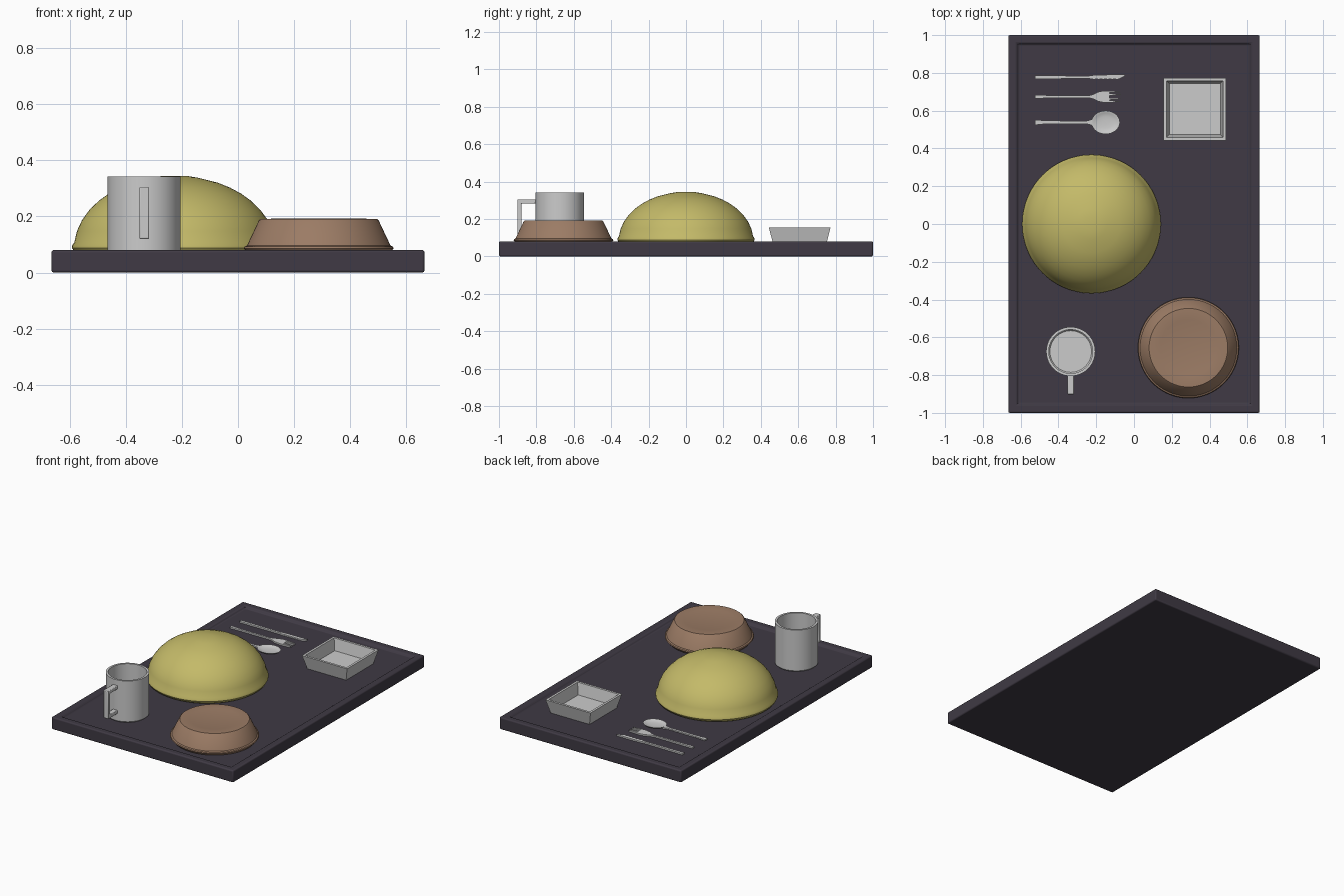
import bpy, bmesh, math

if "Cube" in bpy.data.objects:
    bpy.data.objects.remove(bpy.data.objects["Cube"])

FLOOR = 0.065


def material(name, rgb):
    m = bpy.data.materials.new(name)
    m.diffuse_color = (*rgb, 1)
    m.use_nodes = True
    m.node_tree.nodes["Principled BSDF"].inputs["Base Color"].default_value = m.diffuse_color
    return m


def finish(bm, name, mat=None, smooth=True):
    bmesh.ops.recalc_face_normals(bm, faces=bm.faces)
    me = bpy.data.meshes.new(name)
    bm.to_mesh(me)
    bm.free()
    ob = bpy.data.objects.new(name, me)
    bpy.context.collection.objects.link(ob)
    if mat:
        me.materials.append(mat)
    if smooth:
        bpy.ops.object.select_all(action='DESELECT')
        ob.select_set(True)
        bpy.context.view_layer.objects.active = ob
        bpy.ops.object.shade_smooth_by_angle(angle=math.radians(30))
    return ob


def loft(bm, rings):
    """Join rings of points, capping the first and last."""
    vs = [[bm.verts.new(p) for p in r] for r in rings]
    n = len(vs[0])
    for a, b in zip(vs, vs[1:]):
        for i in range(n):
            bm.faces.new((a[i], a[(i + 1) % n], b[(i + 1) % n], b[i]))
    bm.faces.new(vs[0])
    bm.faces.new(vs[-1])


def lathe(name, cx, cy, profile, mat=None, n=64):
    bm = bmesh.new()
    loft(bm, [[(cx + r * math.cos(math.tau * i / n), cy + r * math.sin(math.tau * i / n), z)
               for i in range(n)] for r, z in profile])
    return finish(bm, name, mat)


def rect(cx, cy, hx, hy, z):
    return [(cx + sx * hx, cy + sy * hy, z) for sx, sy in ((-1, -1), (1, -1), (1, 1), (-1, 1))]


def flat_piece(name, outline, y, z0, z1):
    bm = bmesh.new()
    loft(bm, [[(px, y + py, z) for px, py in outline] for z in (z0, z1)])
    return finish(bm, name, smooth=False)


def mirrored(half):
    return half + [(x, -w) for x, w in reversed(half)]


dark = material("dark_plum", (0.05, 0.042, 0.058))
olive = material("olive", (0.55, 0.49, 0.14))
brown = material("brown", (0.33, 0.2, 0.13))

# Tray with a shallow recess
bm = bmesh.new()
loft(bm, [rect(0, 0, 0.665, 1.0, 0), rect(0, 0, 0.665, 1.0, 0.08),
          rect(0, 0, 0.62, 0.957, 0.08), rect(0, 0, 0.615, 0.952, FLOOR)])
tray = finish(bm, "tray", dark)
bev = tray.modifiers.new("soft_edges", 'BEVEL')
bev.width = 0.008
bev.segments = 3
bev.limit_method = 'ANGLE'

# Large upturned bowl: dome, rolled lip and hollow inside
angles = [math.radians(a) for a in (5, 14, 23, 32, 41, 49, 57, 65, 77)]
outer = [(0.36 * math.cos(a), 0.085 + 0.26 * math.sin(a)) for a in angles]
inner = [(0.345 * math.cos(a), 0.08 + 0.25 * math.sin(a)) for a in reversed(angles)]
lip = [(0.348, FLOOR + 0.002), (0.36, 0.075), (0.367, 0.088), (0.366, 0.097)]
lathe("large_bowl", -0.225, 0, inner + lip + outer + [(0.04, 0.345)], olive, 96)

# Small upturned bowl with straight sloping sides
lathe("small_bowl", 0.288, -0.655,
      [(0.15, 0.174), (0.198, 0.172), (0.243, 0.08), (0.25, FLOOR + 0.002), (0.26, 0.078),
       (0.267, 0.086), (0.264, 0.092), (0.256, 0.096), (0.213, 0.187), (0.208, 0.191),
       (0.155, 0.192), (0.15, 0.191)], brown, 96)

# Cup
lathe("cup", -0.335, -0.675,
      [(0.122, FLOOR), (0.13, 0.073), (0.13, 0.342), (0.116, 0.342), (0.116, 0.09), (0.11, 0.082)])

# Squared cup handle
bm = bmesh.new()
path = [(-0.795, 0.305), (-0.902, 0.305), (-0.902, 0.12), (-0.795, 0.12),
        (-0.795, 0.142), (-0.88, 0.142), (-0.88, 0.282), (-0.795, 0.282)]
loft(bm, [[(x, y, z) for y, z in path] for x in (-0.352, -0.317)])
handle = finish(bm, "cup_handle")
bev = handle.modifiers.new("soft_edges", 'BEVEL')
bev.width = 0.004
bev.segments = 2

# Square dish
bm = bmesh.new()
loft(bm, [rect(0.322, 0.608, h, h, z) for h, z in
          ((0.142, FLOOR), (0.165, 0.155), (0.15, 0.155), (0.135, 0.08))])
finish(bm, "square_dish", smooth=False)

# Knife with serrated blade
teeth = [(-0.21 + 0.012 * i, -0.012 if i % 2 == 0 else -0.008) for i in range(12)]
flat_piece("knife", [(-0.525, -0.009), (-0.24, -0.007)] + teeth
           + [(-0.05, 0.006), (-0.047, 0.014), (-0.16, 0.013), (-0.215, 0.011),
              (-0.24, 0.007), (-0.525, 0.009)], 0.777, FLOOR, 0.075)

# Fork with four tines
flat_piece("fork", mirrored(
    [(-0.525, 0.01), (-0.45, 0.007), (-0.24, 0.006), (-0.215, 0.012), (-0.19, 0.025),
     (-0.16, 0.031), (-0.13, 0.031), (-0.072, 0.026), (-0.072, 0.022), (-0.13, 0.021),
     (-0.13, 0.0165), (-0.07, 0.013), (-0.07, 0.009), (-0.13, 0.006), (-0.13, 0.003)][:-1]
    + [(-0.13, 0.003)]), 0.674, FLOOR + 0.002, 0.077)

# Spoon handle and dished bowl
flat_piece("spoon_handle", mirrored(
    [(-0.525, 0.013), (-0.495, 0.012), (-0.48, 0.009), (-0.25, 0.008), (-0.215, 0.018)]),
    0.538, FLOOR + 0.004, 0.077)
bm = bmesh.new()
rings = [(0.3, 0.066), (0.7, 0.069), (0.93, 0.074), (1.0, 0.0795),
         (0.94, 0.0795), (0.8, 0.0745), (0.5, 0.071), (0.2, 0.07)]
loft(bm, [[(-0.15 + 0.075 * s * math.cos(math.tau * i / 40),
            0.538 + 0.062 * s * math.sin(math.tau * i / 40), z) for i in range(40)]
          for s, z in rings])
finish(bm, "spoon_bowl")
